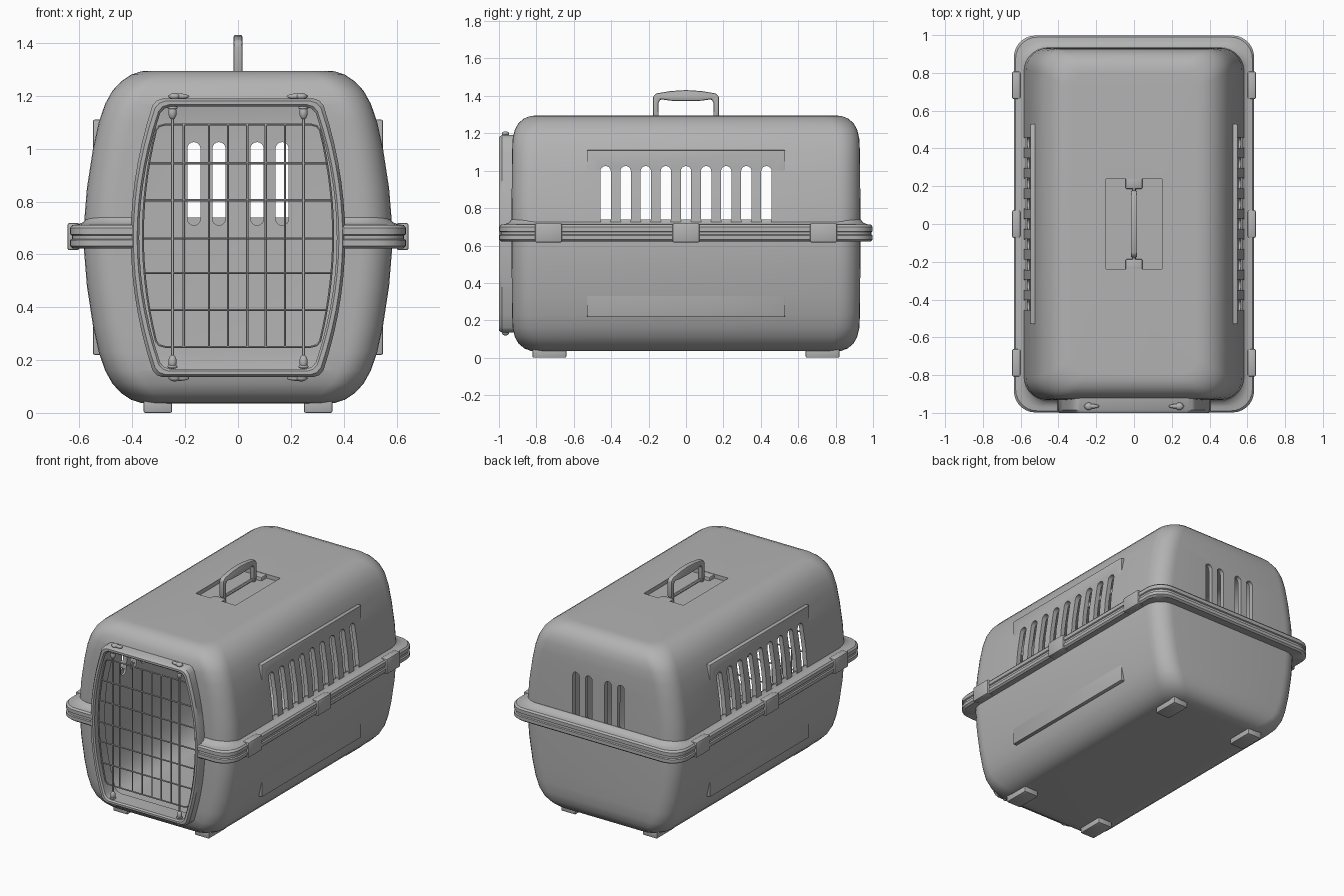
import bpy, bmesh
from math import cos, sin, pi
from mathutils import Matrix, Vector

if "Cube" in bpy.data.objects:
    bpy.data.objects.remove(bpy.data.objects["Cube"])

GREY = bpy.data.materials.new("plain grey plastic")
GREY.use_nodes = True
GREY.diffuse_color = (0.45, 0.45, 0.45, 1)
GREY.node_tree.nodes["Principled BSDF"].inputs["Base Color"].default_value = (0.45, 0.45, 0.45, 1)


def select(ob):
    bpy.ops.object.select_all(action='DESELECT')
    ob.select_set(True)
    bpy.context.view_layer.objects.active = ob


def apply_mod(ob, kind, **props):
    mod = ob.modifiers.new(kind.title(), kind)
    for key, value in props.items():
        setattr(mod, key, value)
    select(ob)
    bpy.ops.object.modifier_apply(modifier=mod.name)


def make(name, bm, bevel=0):
    bmesh.ops.recalc_face_normals(bm, faces=bm.faces)
    me = bpy.data.meshes.new(name)
    bm.to_mesh(me)
    bm.free()
    me.materials.append(GREY)
    ob = bpy.data.objects.new(name, me)
    bpy.context.collection.objects.link(ob)
    if bevel:
        apply_mod(ob, 'BEVEL', width=bevel, segments=2, limit_method='ANGLE')
    return ob


def smooth(ob, angle=35):
    select(ob)
    bpy.ops.object.shade_smooth_by_angle(angle=angle * pi / 180)


def add_prism(bm, pts, axis, a, b):
    """Extrude a flat outline along one axis between a and b."""
    def place(p, q, d):
        return {'x': (d, p, q), 'y': (p, d, q), 'z': (p, q, d)}[axis]
    lo, hi = [[bm.verts.new(place(p, q, d)) for p, q in pts] for d in (a, b)]
    bm.faces.new(lo)
    bm.faces.new(hi)
    for i in range(len(pts)):
        j = (i + 1) % len(pts)
        bm.faces.new((lo[i], lo[j], hi[j], hi[i]))


def prism(name, pts, axis, a, b, bevel=0):
    bm = bmesh.new()
    add_prism(bm, pts, axis, a, b)
    return make(name, bm, bevel)


def box(name, x, y, z, bevel=0):
    return prism(name, [(x[0], y[0]), (x[1], y[0]), (x[1], y[1]), (x[0], y[1])], 'z', *z, bevel)


def round_rect(hx, hy, r, steps=7):
    pts = []
    for k, (sx, sy) in enumerate([(1, 1), (-1, 1), (-1, -1), (1, -1)]):
        for i in range(steps + 1):
            a = (k + i / steps) * pi / 2
            pts.append((sx * (hx - r) + r * cos(a), sy * (hy - r) + r * sin(a)))
    return pts


def loft(name, sections, closed=False):
    """Skin rounded rectangles given as (z, half width, half depth, radius)."""
    bm = bmesh.new()
    rings = [[bm.verts.new((x, y, z)) for x, y in round_rect(hx, hy, r)]
             for z, hx, hy, r in sections]
    for a, b in zip(rings, rings[1:] + (rings[:1] if closed else [])):
        for i in range(len(a)):
            j = (i + 1) % len(a)
            bm.faces.new((a[i], a[j], b[j], b[i]))
    if not closed:
        bm.faces.new(rings[0])
        bm.faces.new(rings[-1])
    return make(name, bm)


def slot(center, half, z0, z1):
    arc = [i * pi / 8 for i in range(9)]
    return ([(center + half * cos(a), z1 - half + half * sin(a)) for a in arc]
            + [(center - half * cos(a), z0 + half - half * sin(a)) for a in arc])


def door_outline(mid, end, z0, z1, n=14):
    """Barrel shaped outline with bulging sides and clipped corners."""
    zc, h = (z0 + z1) / 2, (z1 - z0) / 2
    right = [(end - 0.03, -1), (end - 0.007, -0.985)]
    for i in range(n + 1):
        t = -0.95 + 1.9 * i / n
        right.append((end + (mid - end) * (1 - t * t), t))
    right += [(end - 0.007, 0.985), (end - 0.03, 1)]
    return ([(w, zc + t * h) for w, t in right]
            + [(-w, zc + t * h) for w, t in reversed(right)])


# Hollow shell, the same profile above and below the seam
MID = 0.665
half = [(0.0, .587, .932, .12), (.185, .572, .932, .12), (.335, .549, .931, .12),
        (.435, .527, .93, .12), (.505, .503, .927, .12), (.555, .475, .915, .12),
        (.59, .442, .895, .12), (.615, .405, .865, .11), (.628, .365, .83, .1),
        (.63, .33, .795, .08)]
shell = loft("shell", [(MID - z, *s) for z, *s in reversed(half)]
             + [(MID + z, *s) for z, *s in half[1:]])
apply_mod(shell, 'SOLIDIFY', thickness=0.03, offset=-1)

# Raised side panels, above and below the seam
panels = []
wedge = [(.549, .445), (.51, .445), (.53, .32), (.549, .22)]
for side, sx in (("left", 1), ("right", -1)):
    for level, sz in (("upper", 1), ("lower", -1)):
        panels.append(prism(f"{side}_{level}_panel",
                            [(sx * x, MID + sz * z) for x, z in wedge], 'y', -.53, .53, .006))

# Rolled seam flange with a groove between its two lips
flange_profile = [(.625, .565), (.622, .625), (.632, .636), (.654, .636), (.658, .629),
                  (.672, .629), (.676, .636), (.700, .636), (.711, .627), (.714, .605),
                  (.722, .585), (.74, .572), (.74, .565)]
flange = loft("seam_flange", [(z, w, w + .362, .115) for z, w in flange_profile], closed=True)

# Cutters: door opening, handle pocket, side vents and back vents
bm = bmesh.new()
add_prism(bm, door_outline(.385, .292, .155, 1.175), 'y', -1.2, -.7)
add_prism(bm, [(-.148, -.238), (.148, -.238), (.148, .238), (-.148, .238)], 'z', 1.245, 1.4)
for i in range(9):
    for sx in (1, -1):
        add_prism(bm, slot(-.43 + .1075 * i, .028, .71, 1.025), 'x', sx * .45, sx * .7)
for x in (-.167, -.072, .072, .167):
    add_prism(bm, slot(x, .025, .71, 1.025), 'y', .8, 1.1)
cutter = make("opening_cutter", bm)
cutter.hide_render = True
for ob in [shell] + panels:
    apply_mod(ob, 'BOOLEAN', operation='DIFFERENCE', solver='EXACT', object=cutter)
bpy.data.objects.remove(cutter)
door_cut = prism("door_cutter", door_outline(.385, .292, .155, 1.175), 'y', -1.2, -.7)
door_cut.hide_render = True
apply_mod(flange, 'BOOLEAN', operation='DIFFERENCE', solver='EXACT', object=door_cut)
bpy.data.objects.remove(door_cut)
for ob in [shell, flange] + panels:
    smooth(ob)

# Door frame standing proud of the front
bm = bmesh.new()
loops = []
for outline, y in [((.406, .315, .135, 1.19), -.88), ((.406, .315, .135, 1.19), -.985),
                   ((.396, .305, .145, 1.18), -1.0), ((.382, .292, .158, 1.167), -1.0),
                   ((.374, .286, .166, 1.159), -.99), ((.374, .286, .166, 1.159), -.88)]:
    loops.append([bm.verts.new((x, y, z)) for x, z in door_outline(*outline)])
for a, b in zip(loops, loops[1:] + loops[:1]):
    for i in range(len(a)):
        j = (i + 1) % len(a)
        bm.faces.new((a[i], a[j], b[j], b[i]))
smooth(make("door_frame", bm))


# Door grid of bent wires
def wires(name, paths, radius):
    cu = bpy.data.curves.new(name, 'CURVE')
    cu.dimensions = '3D'
    cu.bevel_depth, cu.bevel_resolution, cu.use_fill_caps = radius, 1, True
    for pts, cyclic in paths:
        sp = cu.splines.new('POLY')
        sp.points.add(len(pts) - 1)
        for p, co in zip(sp.points, pts):
            p.co = (*co, 1)
        sp.use_cyclic_u = cyclic
    cu.materials.append(GREY)
    ob = bpy.data.objects.new(name, cu)
    bpy.context.collection.objects.link(ob)
    select(ob)
    bpy.ops.object.convert(target='MESH')
    smooth(bpy.context.object, 50)


Y = -.965
Z0, Z1 = .25, 1.092
paths = [([(x, Y, z) for x, z in door_outline(.36, .305, Z0, Z1)], True)]
for x in (-.205, -.11, -.038, .035, .105, .178):
    paths.append(([(x, Y, Z0), (x, Y, Z1)], False))
for z in (.39, .53, .66, .805, .945):
    t = (z - (Z0 + Z1) / 2) / ((Z1 - Z0) / 2)
    w = .305 + .055 * (1 - t * t)
    paths.append(([(-w, Y - .008, z), (w, Y - .008, z)], False))
wires("door_grid", paths, .0045)
wires("door_rods", [([(x, Y - .01, .15), (x, Y - .01, 1.18)], False) for x in (-.248, .248)], .006)


# Latch knobs on the rods and pivots outside the frame
def ellipsoid(bm, center, size):
    m = Matrix.Translation(center) @ Matrix.Diagonal((*size, 1))
    bmesh.ops.create_uvsphere(bm, u_segments=14, v_segments=8, radius=1, matrix=m)


bm = bmesh.new()
for sx in (1, -1):
    for sz in (1, -1):
        ellipsoid(bm, Vector((sx * .248, Y - .01, MID + sz * .472)), (.016, .016, .027))
        ellipsoid(bm, Vector((sx * .248, Y - .01, MID + sz * .49)), (.02, .018, .008))
        ellipsoid(bm, Vector((sx * .225, Y, MID + sz * .533)), (.042, .012, .011))
        ellipsoid(bm, Vector((sx * .24, Y, MID + sz * .533)), (.022, .02, .013))
smooth(make("door_latches", bm), 60)

# Clips over the flange and feet under the floor
for side, sx in (("left", 1), ("right", -1)):
    for place, y in (("front", -.735), ("middle", 0), ("back", .735)):
        smooth(box(f"{side}_{place}_clip", sorted((sx * .6, sx * .646)),
                   (y - .073, y + .073), (.616, .719), .009))
    for place, y in (("front", -.73), ("back", .73)):
        smooth(box(f"{side}_{place}_foot", sorted((sx * .25, sx * .357)),
                   (y - .09, y + .09), (0, .06), .006))

# Handle pocket floor, hinge blocks and the raised carry handle
box("handle_pocket_floor", (-.165, .165), (-.255, .255), (1.235, 1.268))
for place, sy in (("front", -1), ("back", 1)):
    smooth(box(f"{place}_handle_hinge", (-.045, .045), sorted((sy * .185, sy * .26)),
               (1.25, 1.293), .01))
outer = [(.175, 1.26), (.177, 1.395), (.16, 1.413), (.08, 1.426), (0, 1.431)]
inner = [(0, 1.372), (.08, 1.374), (.135, 1.382), (.147, 1.365), (.145, 1.26)]
outline = (outer + [(-y, z) for y, z in reversed(outer[:-1])]
           + [(-y, z) for y, z in reversed(inner)] + inner[1:])
smooth(prism("carry_handle", outline, 'x', -.017, .017, .008))
wires("handle_pivot", [([(0, -.19, 1.28), (0, .19, 1.28)], False)], .01)
